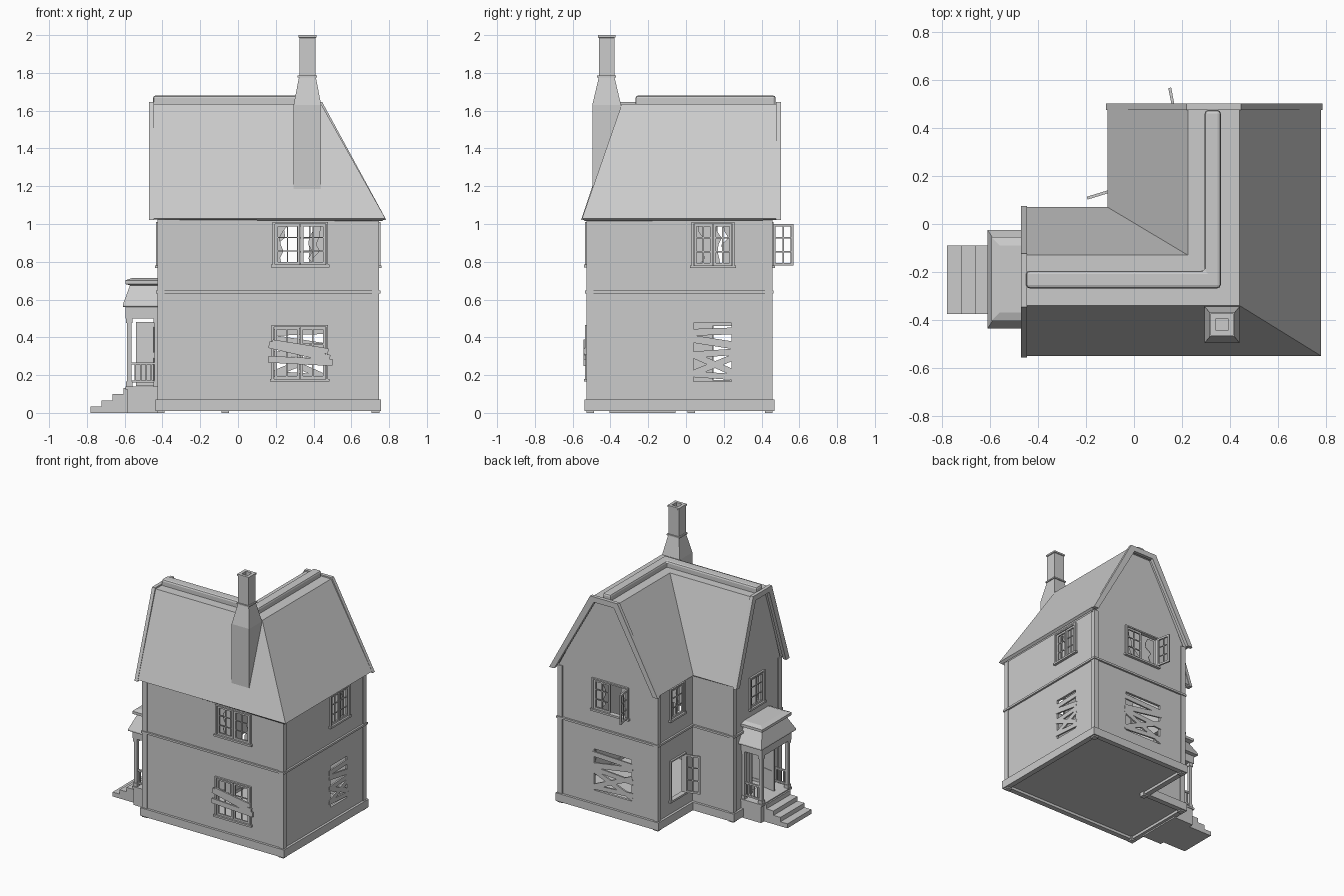
import bpy, bmesh, math, random
from mathutils import Matrix, Vector

if "Cube" in bpy.data.objects:
    bpy.data.objects.remove(bpy.data.objects["Cube"])

random.seed(4)
I = Matrix.Identity(4)

def wall_space(origin, u, w):
    # local (along wall, up, outward) -> world
    m = Matrix((Vector(u), Vector((0, 0, 1)), Vector(w))).transposed().to_4x4()
    return Matrix.Translation(origin) @ m

FRONT = wall_space((0, -.52, 0), (1, 0, 0), (0, -1, 0))
RIGHT = wall_space((.74, 0, 0), (0, 1, 0), (1, 0, 0))
BACK = wall_space((0, .45, 0), (1, 0, 0), (0, 1, 0))
NOOK = wall_space((-.08, 0, 0), (0, 1, 0), (-1, 0, 0))
LEFT = wall_space((-.42, 0, 0), (0, 1, 0), (-1, 0, 0))

def finish(name, bm, recalc=True):
    if recalc:
        bmesh.ops.recalc_face_normals(bm, faces=bm.faces[:])
    me = bpy.data.meshes.new(name)
    bm.to_mesh(me)
    bm.free()
    ob = bpy.data.objects.new(name, me)
    bpy.context.collection.objects.link(ob)
    return ob

def box(bm, a0, a1, b0, b1, c0, c1, m=I):
    s = Matrix.Diagonal((a1 - a0, b1 - b0, c1 - c0, 1))
    t = Matrix.Translation(((a0 + a1) / 2, (b0 + b1) / 2, (c0 + c1) / 2))
    bmesh.ops.create_cube(bm, size=1, matrix=m @ t @ s)

def extrude(bm, pts, c0, c1, m=I):
    lo = [bm.verts.new(m @ Vector((a, b, c0))) for a, b in pts]
    hi = [bm.verts.new(m @ Vector((a, b, c1))) for a, b in pts]
    n = len(pts)
    bm.faces.new(lo[::-1])
    bm.faces.new(hi)
    for i in range(n):
        bm.faces.new((lo[i], lo[(i + 1) % n], hi[(i + 1) % n], hi[i]))

def loft(name, rings, bottom=None):
    # stacked rectangles (x0, x1, y0, y1, z); bottom(y) may slope the first ring
    bm = bmesh.new()
    loops = []
    for k, (x0, x1, y0, y1, z) in enumerate(rings):
        loops.append([bm.verts.new((x, y, bottom(y) if bottom and k == 0 else z))
                      for x, y in ((x0, y0), (x1, y0), (x1, y1), (x0, y1))])
    for p, q in zip(loops, loops[1:]):
        for i in range(4):
            bm.faces.new((p[i], p[(i + 1) % 4], q[(i + 1) % 4], q[i]))
    bm.faces.new(loops[0][::-1])
    bm.faces.new(loops[-1])
    return finish(name, bm)

def l_plan(o):
    return [(-.42 - o, -.52 - o), (.74 + o, -.52 - o), (.74 + o, .45 + o),
            (-.08 - o, .45 + o), (-.08 - o, .04 + o), (-.42 - o, .04 + o)]

def solidify(ob, t):
    md = ob.modifiers.new("thickness", 'SOLIDIFY')
    md.thickness, md.offset, md.use_even_offset = t, -1, True

def ring(name, o, z0, z1, t):
    bm = bmesh.new()
    lo = [bm.verts.new((x, y, z0)) for x, y in l_plan(o)]
    hi = [bm.verts.new((x, y, z1)) for x, y in l_plan(o)]
    for i in range(6):
        j = (i + 1) % 6
        bm.faces.new((lo[i], lo[j], hi[j], hi[i]))
    ob = finish(name, bm, False)
    solidify(ob, t)
    return ob

# openings: wall, u0, u1, v0, v1
front_up, front_low = (FRONT, .195, .465, .785, 1.0), (FRONT, .19, .465, .18, .455)
right_up, right_low = (RIGHT, .04, .245, .78, 1.0), (RIGHT, .04, .24, .165, .475)
back_up, back_low = (BACK, .17, .45, .78, 1.0), (BACK, .14, .45, .165, .475)
nook_up, nook_low = (NOOK, .15, .30, .78, 1.0), (NOOK, .14, .30, .175, .46)
left_up, door_way = (LEFT, -.31, -.16, .78, 1.0), (LEFT, -.30, -.17, .14, .48)
uppers = [front_up, right_up, back_up, nook_up, left_up]

# hollow walls with openings cut out
walls = ring("walls", 0, .05, 1.03, .018)
bm = bmesh.new()
for m, u0, u1, v0, v1 in uppers + [front_low, right_low, back_low, nook_low, door_way]:
    box(bm, u0, u1, v0, v1, -.05, .05, m)
cutter = finish("opening_cutter", bm)
cutter.hide_render = True
cutter.hide_set(True)
md = walls.modifiers.new("openings", 'BOOLEAN')
md.operation, md.object, md.solver = 'DIFFERENCE', cutter, 'EXACT'

# plinth, belt course, floor, foundation blocks, corner boards
ring("plinth", .018, .01, .07, .04)
ring("belt_course", .014, .632, .647, .016)
bm = bmesh.new()
extrude(bm, l_plan(-.01), .03, .05)
finish("floor", bm)
blocks, boards = bmesh.new(), bmesh.new()
for i, (x, y) in enumerate(l_plan(-.012)):
    box(blocks, x - .02, x + .02, y - .02, y + .02, 0, .05)
    if i == 4:
        x, y = x - .012, y - .012
    box(boards, x - .019, x + .019, y - .019, y + .019, .06, 1.03)
finish("foundation_blocks", blocks)
finish("corner_boards", boards)

# main roof shell
E, T = 1.03, 1.635
ev = [(-.455, -.55), (.78, -.55), (.78, .485), (-.11, .485), (-.11, .07), (-.455, .07)]
tp = [(-.455, -.34), (.44, -.34), (.44, .485), (.225, .485), (.225, -.13), (-.455, -.13)]
bm = bmesh.new()
e = [bm.verts.new((x, y, E)) for x, y in ev]
t = [bm.verts.new((x, y, T)) for x, y in tp]
for i in (0, 1, 3, 4):
    bm.faces.new((e[i], e[i + 1], t[i + 1], t[i]))
bm.faces.new((t[0], t[1], t[4], t[5]))
bm.faces.new((t[1], t[2], t[3], t[4]))
solidify(finish("roof", bm, False), .02)

# raised ridge cap
bm = bmesh.new()
extrude(bm, [(-.45, -.268), (.362, -.268), (.362, .475), (.295, .475), (.295, -.195), (-.45, -.195)], 1.62, 1.68)
cap = finish("ridge_cap", bm)
bv = cap.modifiers.new("soft", 'BEVEL')
bv.width, bv.segments = .014, 2

# gable walls and bargeboards
for side, m, (a, b, c, d) in (("back", BACK, (-.11, .225, .44, .78)), ("left", LEFT, (-.55, -.34, -.13, .07))):
    bm = bmesh.new()
    extrude(bm, [(a + .03, 1.02), (b + .01, 1.62), (c - .01, 1.62), (d - .03, 1.02)], -.018, 0, m)
    finish(side + "_gable_wall", bm)
    bm = bmesh.new()
    extrude(bm, [(a - .006, 1.02), (b - .006, 1.645), (c + .006, 1.645), (d + .006, 1.02),
                 (d - .035, 1.02), (c - .025, 1.605), (b + .025, 1.605), (a + .035, 1.02)], .026, .052, m)
    finish(side + "_bargeboard", bm)

# chimney, its foot following the roof slope
def square(hx, hy, z):
    return (.3675 - hx, .3675 + hx, -.42 - hy, -.42 + hy, z)
loft("chimney", [square(*r) for r in (
    (.073, .076, 0), (.073, .076, 1.63), (.045, .042, 1.775), (.052, .05, 1.775), (.052, .05, 1.785),
    (.043, .041, 1.785), (.043, .041, 1.985), (.048, .046, 1.988), (.048, .046, 2.0),
    (.025, .025, 2.0), (.025, .025, 1.92))], lambda y: E + (y + .55) * (T - E) / .21 - .02)

# windows
def sash(bm, m, u0, u1, v0, v1, w=0):
    b, k = .014, .0035
    for x in (u0, u1 - b):
        box(bm, x, x + b, v0, v1, w - .006, w + .006, m)
    for z in (v0, v1 - b):
        box(bm, u0 + b, u1 - b, z, z + b, w - .006, w + .006, m)
    uc = (u0 + u1) / 2
    box(bm, uc - k, uc + k, v0 + b, v1 - b, w - .003, w + .003, m)
    for f in (1 / 3, 2 / 3):
        z = v0 + (v1 - v0) * f
        box(bm, u0 + b, u1 - b, z - k, z + k, w - .003, w + .003, m)

def window(name, opening, panes, open_angle=None):
    m, u0, u1, v0, v1 = opening
    bm = bmesh.new()
    for x in (u0 - .012, u1):
        box(bm, x, x + .012, v0, v1 + .01, -.018, .014, m)
    box(bm, u0, u1, v1, v1 + .01, -.018, .014, m)
    box(bm, u0 - .02, u1 + .02, v0 - .014, v0, -.018, .02, m)
    w = (u1 - u0) / panes
    for i in range(panes):
        if open_angle and i == 0:
            h = m @ Matrix.Translation((u0, 0, .01)) @ Matrix.Rotation(math.radians(-open_angle), 4, 'Y')
            sash(bm, h, 0, min(w, .12) - .01, v0, v1)
        else:
            sash(bm, m, u0 + i * w + .002, u0 + (i + 1) * w - .002, v0, v1)
    finish(name, bm)

window("front_upper_window", front_up, 2)
window("front_lower_window", front_low, 2)
window("right_upper_window", right_up, 2)
window("back_upper_window", back_up, 2, 101)
window("nook_upper_window", nook_up, 1)
window("nook_lower_window", nook_low, 1, 107)
window("left_upper_window", left_up, 1)

# torn curtains behind the upper windows
bm = bmesh.new()
for m, u0, u1, v0, v1 in uppers:
    for x, s in ((u0, 1), (u1, -1)):
        edge = [(x + s * (u1 - u0) * random.uniform(.08, .3), v0 + (v1 - v0) * k / 6) for k in range(7)]
        extrude(bm, [(x, v0)] + edge + [(x, v1)], -.034, -.03, m)
finish("torn_curtains", bm)

# nailed planks: (centre u, centre v, length, height, degrees)
def planks(name, m, items, w):
    bm = bmesh.new()
    for u, v, l, h, deg in items:
        r = m @ Matrix.Translation((u, v, w)) @ Matrix.Rotation(math.radians(deg), 4, 'Z')
        box(bm, -l / 2, l / 2, -h / 2, h / 2, -.006, .006, r)
    finish(name, bm)

planks("front_planks", FRONT, [(.325, .325, .33, .038, -13), (.33, .275, .34, .036, -3), (.33, .35, .3, .03, -9)], .016)
stack = [(0, .43, 1, .036, 2), (0, .375, 1, .04, -9), (0, .315, 1, .034, 4),
         (0, .262, 1.05, .034, -24), (0, .25, 1.05, .034, 22), (0, .198, 1, .032, -4)]
for name, (m, u0, u1, v0, v1) in (("right_planks", right_low), ("back_planks", back_low)):
    planks(name, m, [((u0 + u1) / 2, v, (u1 - u0 + .03) * l, h, d) for _, v, l, h, d in stack], -.004)

# porch steps and deck
bm = bmesh.new()
for i in range(3):
    box(bm, -.78 + .058 * i, -.6, -.375, -.09, .0 if i == 0 else .033 * i, .033 * (i + 1))
box(bm, -.606, -.58, -.375, -.09, 0, .132)
finish("steps", bm)
bm = bmesh.new()
box(bm, -.585, -.42, -.405, -.055, 0, .125)
box(bm, -.595, -.42, -.41, -.05, .125, .14)
finish("porch_deck", bm)

# porch posts, railings and roof
posts, rails = bmesh.new(), bmesh.new()
for y in (-.385, -.075):
    for x in (-.575, -.43):
        box(posts, x - .012, x + .012, y - .012, y + .012, .14, .5)
        box(posts, x - .017, x + .017, y - .017, y + .017, .14, .165)
        box(posts, x - .017, x + .017, y - .017, y + .017, .475, .5)
    for z in (.16, .255):
        box(rails, -.57, -.43, y - .007, y + .007, z, z + .012)
    for k in range(4):
        x = -.545 + k * .029
        box(rails, x - .004, x + .004, y - .004, y + .004, .17, .256)
finish("porch_posts", posts)
finish("porch_railings", rails)
loft("porch_roof", [(-.595, -.41, -.405, -.055, .5), (-.595, -.41, -.405, -.055, .56),
                    (-.61, -.41, -.435, -.025, .562), (-.61, -.41, -.435, -.025, .572),
                    (-.572, -.41, -.375, -.085, .675), (-.595, -.41, -.405, -.055, .682),
                    (-.595, -.41, -.405, -.055, .702), (-.56, -.41, -.37, -.09, .714)])

# door frame and half-open door
bm = bmesh.new()
m, u0, u1, v0, v1 = door_way
for x in (u0 - .015, u1):
    box(bm, x, x + .015, v0, v1 + .015, -.018, .012, m)
box(bm, u0, u1, v1, v1 + .015, -.018, .012, m)
finish("door_frame", bm)
bm = bmesh.new()
h = m @ Matrix.Translation((u0, 0, .005)) @ Matrix.Rotation(math.radians(-80), 4, 'Y')
box(bm, 0, .115, v0 + .003, v1, -.005, .005, h)
for z0, z1 in ((.165, .29), (.32, .455)):
    box(bm, .02, .095, z0, z1, -.008, .008, h)
finish("door", bm)
